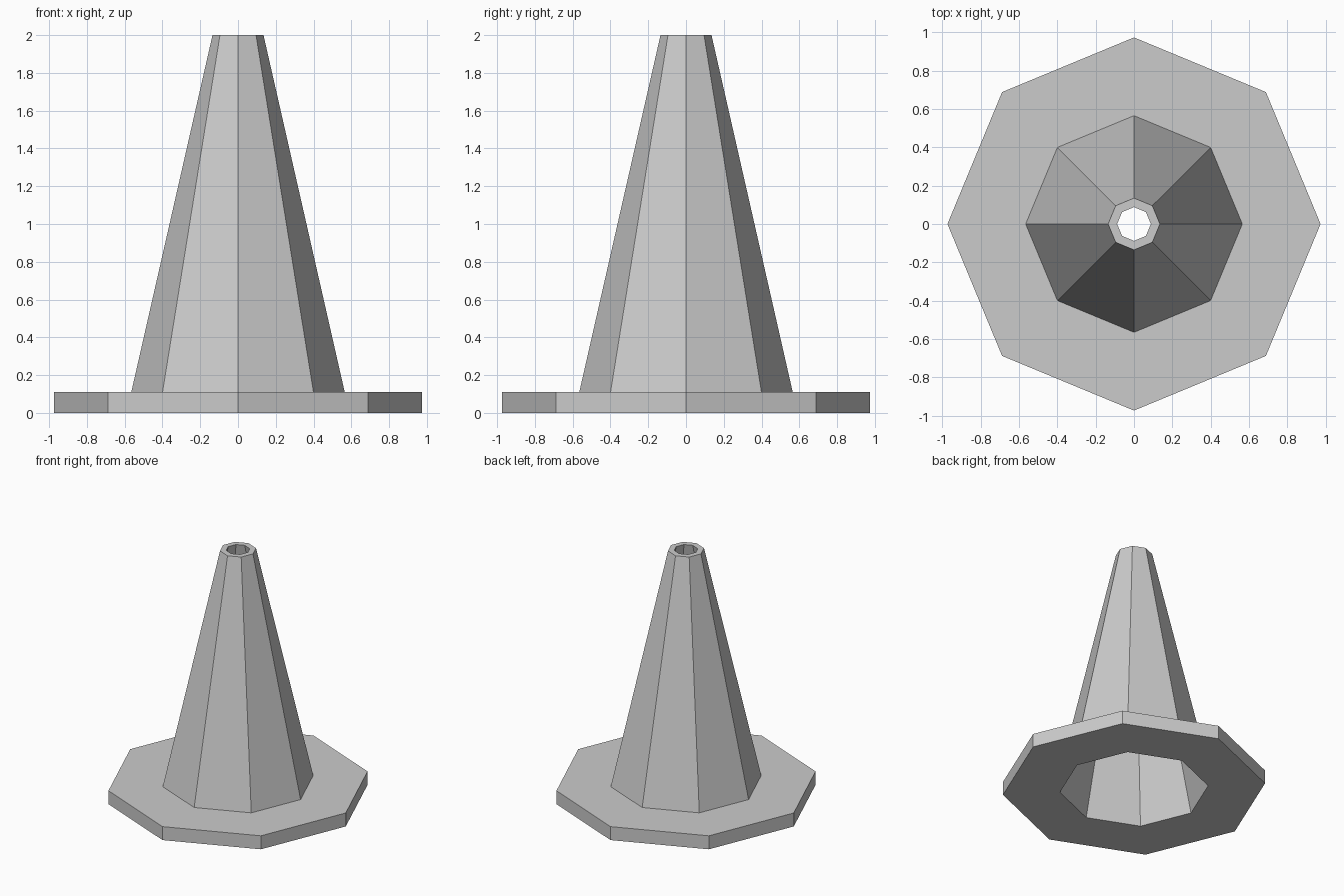
import bpy
import bmesh
from math import cos, sin, pi

default_cube = bpy.data.objects.get("Cube")
if default_cube:
    bpy.data.objects.remove(default_cube, do_unlink=True)

SIDES = 8


def make_material(name, colour):
    mat = bpy.data.materials.new(name)
    mat.use_nodes = True
    mat.diffuse_color = colour
    mat.node_tree.nodes["Principled BSDF"].inputs["Base Color"].default_value = colour
    return mat


def lathe(name, profile, material):
    """Spin a closed (radius, height) profile into a flat-sided hollow solid."""
    bm = bmesh.new()
    rings = []
    for radius, z in profile:
        angles = [2 * pi * i / SIDES for i in range(SIDES)]
        rings.append([bm.verts.new((radius * cos(a), radius * sin(a), z)) for a in angles])
    for lower, upper in zip(rings, rings[1:] + rings[:1]):
        for i in range(SIDES):
            j = (i + 1) % SIDES
            bm.faces.new((lower[i], lower[j], upper[j], upper[i]))
    bmesh.ops.recalc_face_normals(bm, faces=bm.faces)
    mesh = bpy.data.meshes.new(name)
    bm.to_mesh(mesh)
    bm.free()
    mesh.materials.append(material)
    obj = bpy.data.objects.new(name, mesh)
    bpy.context.collection.objects.link(obj)
    return obj


grey = make_material("plain_grey", (0.6, 0.6, 0.6, 1))

# Hollow cone and its flat base plate as one continuous shell
base_radius, base_top, height = 0.973, 0.11, 2.0
lathe("traffic_cone", [
    (0.55, 0),                # inner rim underneath
    (base_radius, 0),         # base plate
    (base_radius, base_top),
    (0.565, base_top),        # foot of the cone
    (0.135, height),          # top rim
    (0.088, height),          # top opening
], grey)
